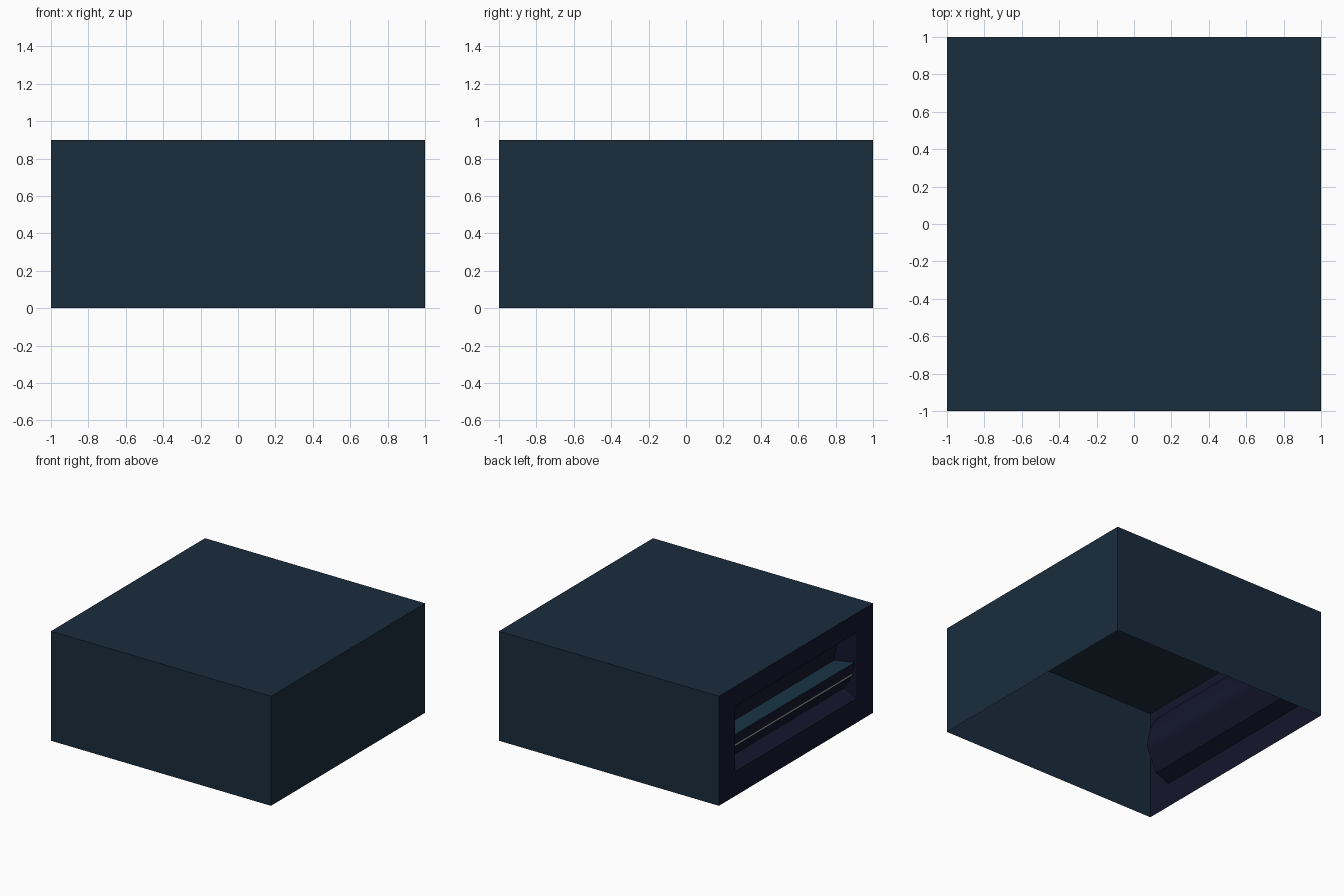
import bpy, bmesh

if "Cube" in bpy.data.objects:
    bpy.data.objects.remove(bpy.data.objects["Cube"])


def material(name, rgb):
    m = bpy.data.materials.new(name)
    m.diffuse_color = (*rgb, 1)
    m.use_nodes = True
    m.node_tree.nodes["Principled BSDF"].inputs["Base Color"].default_value = m.diffuse_color
    return m


TEAL = material("dark_teal", (0.010, 0.026, 0.046))
NAVY = material("dark_navy", (0.007, 0.008, 0.026))
BLUE = material("deep_blue", (0.010, 0.036, 0.062))
PALE = material("pale_strip", (0.35, 0.34, 0.32))


def finish(name, bm, mat):
    me = bpy.data.meshes.new(name)
    bm.to_mesh(me)
    bm.free()
    me.materials.append(mat)
    ob = bpy.data.objects.new(name, me)
    bpy.context.collection.objects.link(ob)
    return ob


def sheet(name, profile, half, mat):
    """Sweep an (x, z) profile along y as an open sheet."""
    bm = bmesh.new()
    rows = [[bm.verts.new((x, y, z)) for y in (half, -half)] for x, z in profile]
    for a, b in zip(rows, rows[1:]):
        bm.faces.new((a[0], a[1], b[1], b[0]))
    return finish(name, bm, mat)


H, W = 0.9, 0.79          # total height, half width of the opening
Z0, Z1 = 0.20, 0.74       # opening bottom and top

# Outer shell: box without a bottom and without the left side
bm = bmesh.new()
bmesh.ops.create_cube(bm, size=2)
for v in bm.verts:
    v.co.z = H if v.co.z > 0 else 0
bm.normal_update()
bmesh.ops.delete(bm, geom=[f for f in bm.faces if f.normal.z < -0.5 or f.normal.x < -0.5],
                 context='FACES_ONLY')
finish("outer_shell", bm, TEAL)

# Left wall: rectangular frame around the opening
bm = bmesh.new()
outer = [bm.verts.new((-1, y, z)) for y, z in ((1, 0), (-1, 0), (-1, H), (1, H))]
inner = [bm.verts.new((-1, y, z)) for y, z in ((W, Z0), (-W, Z0), (-W, Z1), (W, Z1))]
for i in range(4):
    j = (i + 1) % 4
    bm.faces.new((outer[i], outer[j], inner[j], inner[i]))
finish("left_frame", bm, NAVY)

# Recess behind the opening: lower panel, pale strip, ledge and back
sheet("lower_panel", [(-1, Z0), (-0.88, 0.25), (-0.96, 0.38)], W, NAVY)
sheet("pale_strip", [(-0.96, 0.38), (-0.96, 0.392)], W, PALE)
sheet("ledge_front", [(-0.96, 0.392), (-0.98, 0.49)], W, NAVY)
sheet("ledge_top", [(-0.98, 0.49), (-0.79, 0.455)], W, BLUE)
sheet("ledge_underside", [(-0.88, 0.25), (-0.80, 0.42), (-0.79, 0.455)], W, NAVY)
sheet("recess_back", [(-0.79, 0.455), (-0.81, 0.57), (-0.85, 0.67), (-0.90, Z1), (-1, Z1)], W, NAVY)

# Recess end walls, mirrored front to back
ends = [(-1, Z0), (-0.88, 0.25), (-0.80, 0.42), (-0.79, 0.455), (-0.81, 0.57),
        (-0.85, 0.67), (-0.90, Z1), (-1, Z1)]
bm = bmesh.new()
for s in (1, -1):
    pts = [bm.verts.new((x, s * W, z)) for x, z in ends]
    bm.faces.new(pts if s > 0 else pts[::-1])
finish("recess_ends", bm, NAVY)
